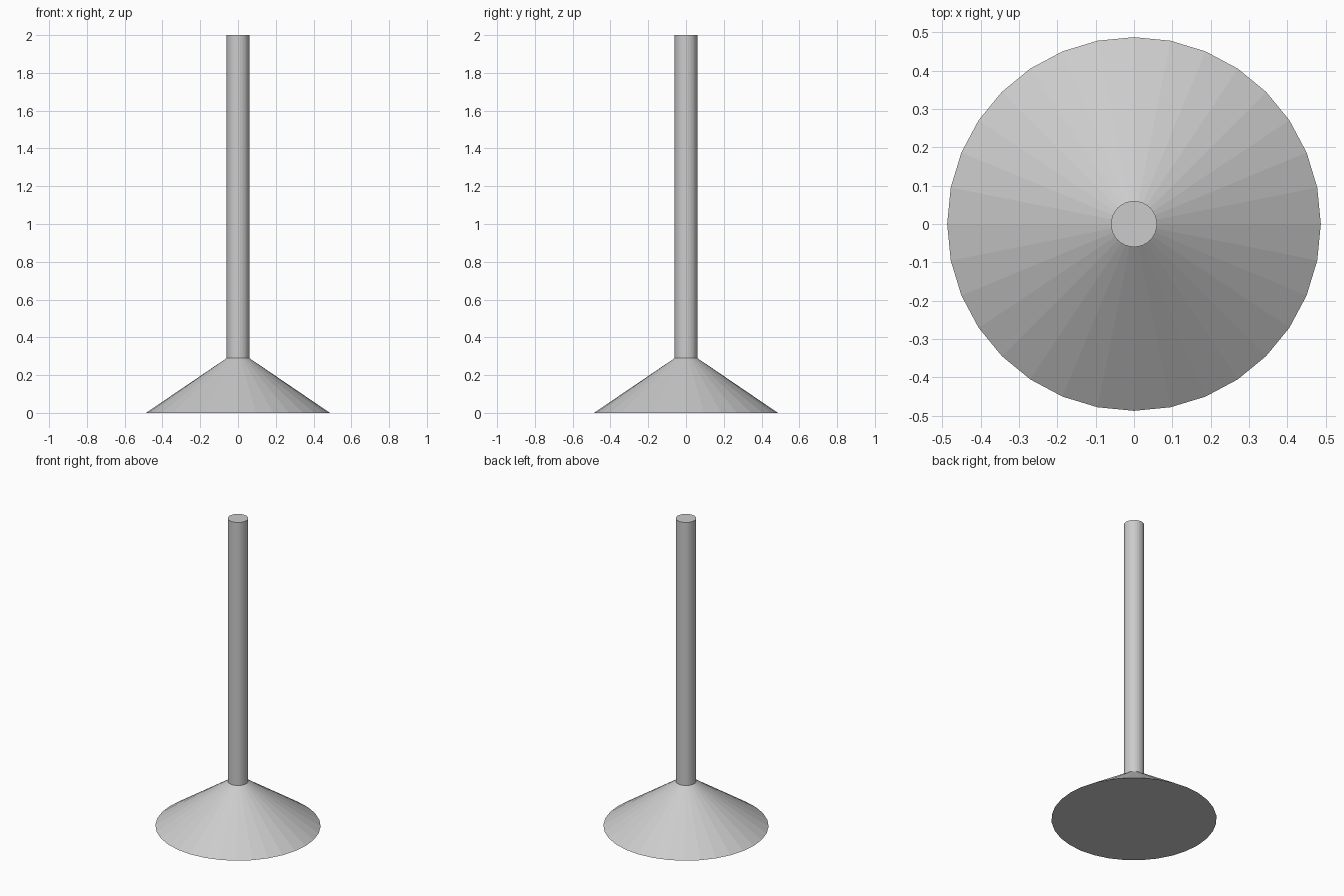
import bpy

if "Cube" in bpy.data.objects:
    bpy.data.objects.remove(bpy.data.objects["Cube"])

SIDES = 32
POLE_R = 0.06
BASE_R = 0.487
BASE_H = 0.29
TOTAL_H = 2.0


def frustum(name, r_bottom, r_top, z0, z1):
    bpy.ops.mesh.primitive_cone_add(
        vertices=SIDES, radius1=r_bottom, radius2=r_top,
        depth=z1 - z0, location=(0, 0, (z0 + z1) / 2))
    obj = bpy.context.object
    obj.name = name
    return obj


# Flared conical foot, flat faceted
frustum("base", BASE_R, POLE_R, 0, BASE_H)

# Straight round pole standing on the foot
frustum("pole", POLE_R, POLE_R, BASE_H, TOTAL_H)
